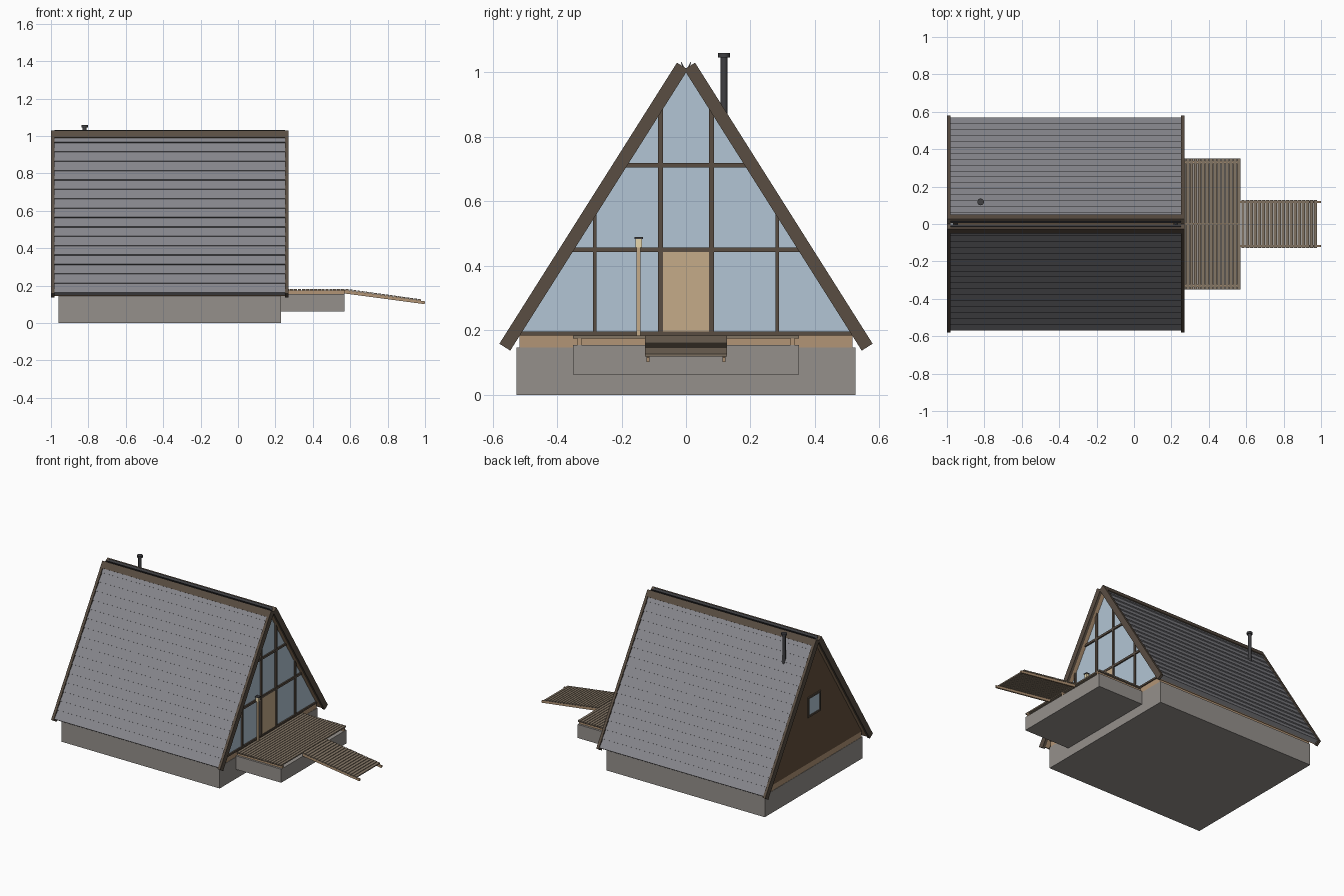
import bpy, bmesh, math
from mathutils import Matrix, Vector

if "Cube" in bpy.data.objects:
    bpy.data.objects.remove(bpy.data.objects["Cube"])


def material(name, rgb):
    m = bpy.data.materials.new(name)
    m.diffuse_color = (*rgb, 1)
    m.use_nodes = True
    m.node_tree.nodes["Principled BSDF"].inputs["Base Color"].default_value = m.diffuse_color
    return m


CONCRETE = material("concrete", (0.30, 0.28, 0.26))
SHINGLE = material("shingle", (0.24, 0.24, 0.26))
DARK_WOOD = material("dark_wood", (0.10, 0.075, 0.055))
WALL_WOOD = material("wall_wood", (0.13, 0.08, 0.045))
PALE_WOOD = material("pale_wood", (0.45, 0.30, 0.18))
DECK_WOOD = material("deck_wood", (0.23, 0.18, 0.13))
DOOR_WOOD = material("door_wood", (0.56, 0.41, 0.25))
GLASS = material("glass", (0.45, 0.56, 0.66))
METAL = material("metal", (0.05, 0.05, 0.055))
LAMP = material("lamp", (0.8, 0.68, 0.42))


def finish(name, bm, mat):
    bmesh.ops.recalc_face_normals(bm, faces=bm.faces)
    me = bpy.data.meshes.new(name)
    bm.to_mesh(me)
    bm.free()
    me.materials.append(mat)
    ob = bpy.data.objects.new(name, me)
    bpy.context.collection.objects.link(ob)
    return ob


def boxes(name, items, mat):
    """items: (x0, x1, y0, y1, z0, z1[, tilt about y])"""
    bm = bmesh.new()
    for it in items:
        x0, x1, y0, y1, z0, z1 = it[:6]
        tilt = it[6] if len(it) > 6 else 0
        mtx = (Matrix.Translation(((x0 + x1) / 2, (y0 + y1) / 2, (z0 + z1) / 2))
               @ Matrix.Rotation(tilt, 4, 'Y')
               @ Matrix.Diagonal((x1 - x0, y1 - y0, z1 - z0, 1)))
        bmesh.ops.create_cube(bm, size=1, matrix=mtx)
    return finish(name, bm, mat)


def prism(name, pts, a0, a1, mat, axis='X'):
    """Extrude a profile: (y, z) points along X or (x, z) points along Y."""
    bm = bmesh.new()
    place = (lambda p: (a0, p[0], p[1])) if axis == 'X' else (lambda p: (p[0], a0, p[1]))
    face = bm.faces.new([bm.verts.new(place(p)) for p in pts])
    ext = bmesh.ops.extrude_face_region(bm, geom=[face])
    vec = Vector((a1 - a0, 0, 0) if axis == 'X' else (0, a1 - a0, 0))
    bmesh.ops.translate(bm, vec=vec, verts=[v for v in ext['geom'] if isinstance(v, bmesh.types.BMVert)])
    return finish(name, bm, mat)


def cylinder(name, x, y, z0, z1, r, mat, sides=20):
    bm = bmesh.new()
    bmesh.ops.create_cone(bm, cap_ends=True, segments=sides, radius1=r, radius2=r, depth=z1 - z0,
                          matrix=Matrix.Translation((x, y, (z0 + z1) / 2)))
    ob = finish(name, bm, mat)
    for p in ob.data.polygons:
        p.use_smooth = abs(p.normal.z) < 0.5
    return ob


# Roof slope frame: s runs down the slope, n outwards
DY, DZ, LENGTH = 0.534, 0.845, 1.0315
X0, X1 = -1.0, 0.27
BACK, FRONT = -0.96, 0.23


def slope(s, n, side):
    return (side * (-0.005 + s * DY + n * DZ), 1.009 - s * DZ + n * DY)


def roof_z(y):
    return 1.009 - (abs(y) + 0.005) / DY * DZ


def roof_y(z):
    return (1.009 - z) / DZ * DY - 0.005


# Foundations and floor
boxes("foundation", [(BACK, FRONT, -0.525, 0.525, 0, 0.147)], CONCRETE)
boxes("deck_foundation", [(FRONT, 0.57, -0.35, 0.35, 0.063, 0.155)], CONCRETE)
boxes("floor", [(BACK + 0.002, FRONT - 0.002, -0.517, 0.517, 0.147, 0.187)], PALE_WOOD)

# Roof slopes with stepped shingle courses, soffits, barge boards and ridge boards
COURSES, S0, S1 = 17, 0.012, LENGTH - 0.01
for side, label in ((1, "rear"), (-1, "front")):
    prof = [(S0, 0.006), (S1, 0.006)]
    step = (S1 - S0) / COURSES
    for i in range(COURSES):
        prof += [(S1 - i * step, 0.035), (S1 - (i + 1) * step, 0.028)]
    prism(label + "_shingles", [slope(s, n, side) for s, n in prof], X0 + 0.006, X1 - 0.006, SHINGLE)

    def strip(name, s0, s1, n0, n1, a, b, mat):
        prism(label + name, [slope(s, n, side) for s, n in ((s0, n0), (s1, n0), (s1, n1), (s0, n1))], a, b, mat)

    strip("_soffit", S0, S1, 0, 0.006, X0 + 0.006, X1 - 0.006, PALE_WOOD)
    strip("_barge_board_glazed_end", 0, LENGTH, -0.001, 0.039, X1 - 0.018, X1, DARK_WOOD)
    strip("_barge_board_back_end", 0, LENGTH, -0.001, 0.039, X0, X0 + 0.018, DARK_WOOD)
    strip("_ridge_board", 0, 0.045, 0.022, 0.0385, X0, X1, DARK_WOOD)
    prism(label + "_ridge_flashing",
          [(side * y, z) for y, z in ((0.004, 1.012), (0.014, 1.032), (0.016, 1.030), (0.008, 1.010))],
          X0 + 0.02, X1 - 0.02, METAL)

# Glazed gable
base = 0.187
tri = [(-roof_y(base) - 0.005, base), (roof_y(base) + 0.005, base), (0, 1.005)]
prism("gable_glass", tri, FRONT - 0.012, FRONT - 0.004, GLASS)
fx0, fx1 = FRONT - 0.02, FRONT + 0.006
boxes("mullions", [(fx0, fx1, y - w, y + w, base, roof_z(y) + 0.014)
                   for y, w in ((-0.283, 0.006), (-0.079, 0.0075), (0.079, 0.0075), (0.283, 0.006))], DARK_WOOD)
boxes("transoms", [(fx0, fx1 - 0.001, -roof_y(a) - 0.003, roof_y(a) + 0.003, a, b)
                   for a, b in ((0.184, 0.196), (0.442, 0.457), (0.704, 0.718))], DARK_WOOD)
boxes("door", [(FRONT - 0.015, FRONT + 0.002, -0.072, 0.072, 0.196, 0.442)], DOOR_WOOD)

# Timber back gable with window
prism("back_wall", tri, BACK, BACK + 0.02, WALL_WOOD)
boxes("back_window_frame", [
    (BACK - 0.008, BACK + 0.005, -0.068, 0.068, 0.502, 0.513),
    (BACK - 0.008, BACK + 0.005, -0.068, 0.068, 0.627, 0.638),
    (BACK - 0.008, BACK + 0.005, -0.068, -0.057, 0.513, 0.627),
    (BACK - 0.008, BACK + 0.005, 0.057, 0.068, 0.513, 0.627)], DARK_WOOD)
boxes("back_window_glass", [(BACK - 0.003, BACK + 0.003, -0.057, 0.057, 0.513, 0.627)], GLASS)

# Deck: joists and boards
boxes("deck_joists", [(FRONT, 0.57, y - 0.006, y + 0.006, 0.154, 0.175) for y in (-0.33, 0, 0.33)], PALE_WOOD)
N = 16
p = (0.572 - FRONT - 0.006) / N
boxes("deck_boards", [(FRONT + 0.006 + i * p, FRONT + 0.006 + (i + 0.84) * p, -0.35, 0.35, 0.174, 0.183)
                      for i in range(N)], DECK_WOOD)

# Sloping ramp: stringers and slats
for y, label in ((-0.118, "front"), (0.118, "rear")):
    prism(label + "_ramp_stringer", [(0.57, 0.158), (0.57, 0.176), (1.0, 0.116), (0.998, 0.101)],
          y - 0.005, y + 0.005, PALE_WOOD, 'Y')
K, q = 19, (0.982 - 0.574) / 19
boxes("ramp_slats", [(0.574 + i * q, 0.574 + (i + 0.82) * q, -0.127, 0.127,
                      0.174 - 0.1395 * i * q, 0.182 - 0.1395 * i * q, math.atan(0.1395))
                     for i in range(K)], DECK_WOOD)

# Lamp post beside the door
LX, LY = 0.253, -0.147
boxes("lamp_post", [(LX - 0.006, LX + 0.006, LY - 0.006, LY + 0.006, 0.183, 0.456)], DOOR_WOOD)
boxes("lamp_lantern", [(LX - 0.01, LX + 0.01, LY - 0.01, LY + 0.01, 0.456, 0.483)], LAMP)
boxes("lamp_cap", [(LX - 0.013, LX + 0.013, LY - 0.013, LY + 0.013, 0.483, 0.489)], METAL)

# Stove pipe and cap
cylinder("stove_pipe", -0.82, 0.118, 0.83, 1.047, 0.0105, METAL)
cylinder("stove_pipe_cap", -0.82, 0.118, 1.046, 1.059, 0.018, METAL)
